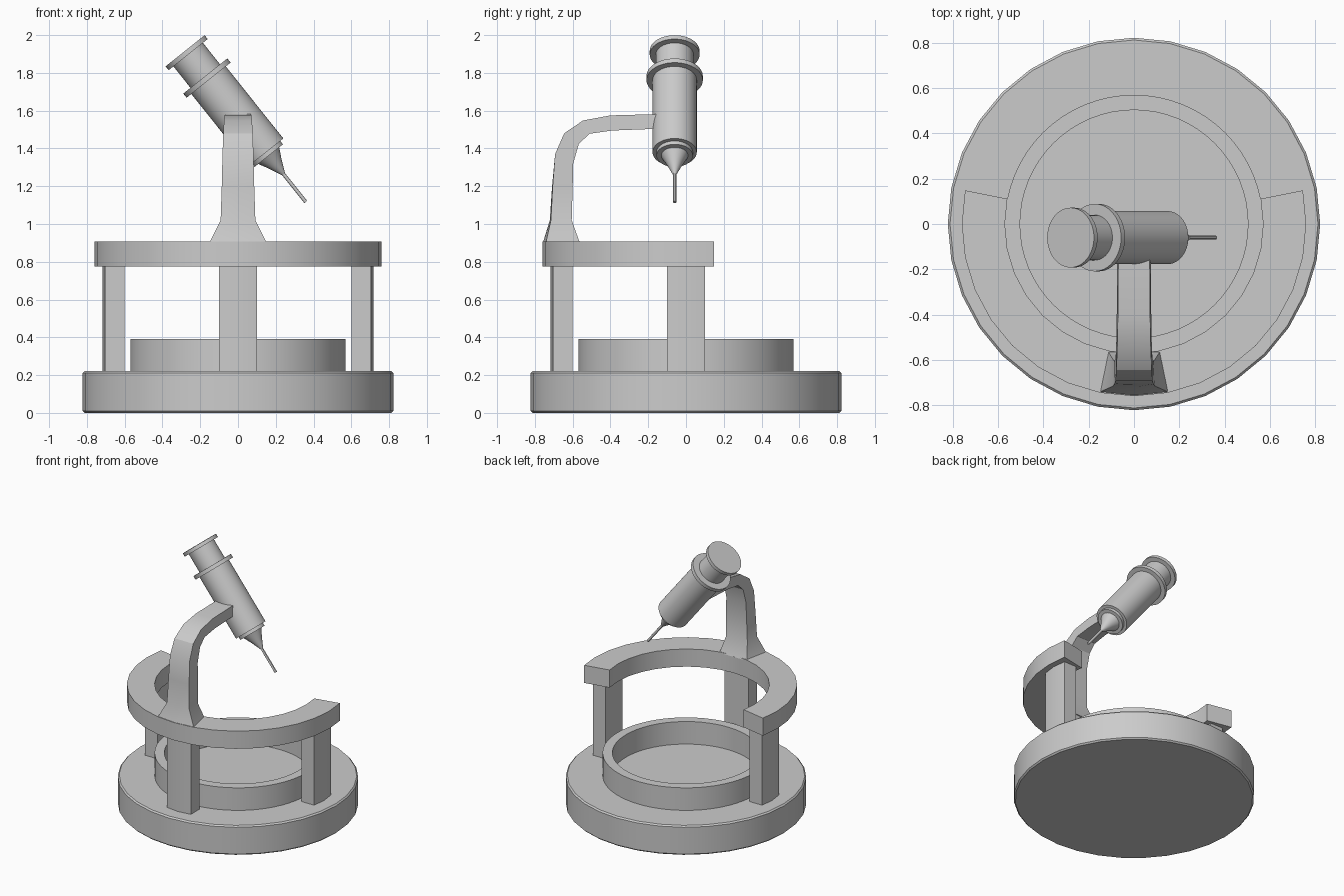
import bpy, bmesh, math
from mathutils import Matrix, Vector

if "Cube" in bpy.data.objects:
    bpy.data.objects.remove(bpy.data.objects["Cube"])


def finish(name, bm, smooth=True):
    bmesh.ops.recalc_face_normals(bm, faces=bm.faces)
    me = bpy.data.meshes.new(name)
    bm.to_mesh(me)
    bm.free()
    ob = bpy.data.objects.new(name, me)
    bpy.context.collection.objects.link(ob)
    if smooth:
        bpy.ops.object.select_all(action='DESELECT')
        ob.select_set(True)
        bpy.context.view_layer.objects.active = ob
        bpy.ops.object.shade_smooth_by_angle(angle=math.radians(30))
    return ob


def loft(name, sections, closed=False, smooth=True):
    """Skin a list of point loops; cap the ends unless closed."""
    bm = bmesh.new()
    loops = [[bm.verts.new(p) for p in s] for s in sections]
    n = len(loops[0])
    pairs = list(zip(loops, loops[1:]))
    if closed:
        pairs.append((loops[-1], loops[0]))
    else:
        bm.faces.new(loops[0])
        bm.faces.new(loops[-1])
    for a, b in pairs:
        for i in range(n):
            j = (i + 1) % n
            bm.faces.new((a[i], a[j], b[j], b[i]))
    return finish(name, bm, smooth)


def lathe(name, profile, sides, closed=False):
    """Turn (radius, height) points around z."""
    step = math.tau / sides
    return loft(name, [[(r * math.cos(i * step), r * math.sin(i * step), z)
                        for i in range(sides)] for r, z in profile], closed)


# Round base and dish rim
lathe("base", [(0.812, 0), (0.822, 0.01), (0.822, 0.212), (0.812, 0.222)], 32)
lathe("dish_rim", [(0.57, 0.21), (0.57, 0.392), (0.503, 0.392), (0.503, 0.21)], 64, True)

# Open C-shaped gantry deck
arc = [math.radians(-191.25 + 11.25 * i) for i in range(19)]
loft("gantry_deck", [[(r * math.cos(a), r * math.sin(a), z) for r, z in
                      ((0.57, 0.775), (0.76, 0.775), (0.76, 0.908), (0.57, 0.908))]
                     for a in arc])

# Three posts with slightly bowed outer faces
post = [(0.6, -0.1), (0.704, -0.1), (0.717, 0), (0.704, 0.1), (0.6, 0.1)]
for name, ang in (("right_post", 0), ("left_post", 180), ("front_post", -90)):
    ob = loft(name, [[(x, y, z) for x, y in post] for z in (0.21, 0.785)])
    ob.data.transform(Matrix.Rotation(math.radians(ang), 4, 'Z'))

# Curved arm: outer (y, z), inner (y, z), outer and inner half widths, bow
arm = [
    (-0.742, 0.90, -0.562, 0.90, 0.152, 0.115, 0.016),
    (-0.715, 1.02, -0.605, 1.02, 0.092, 0.088, 0.006),
    (-0.706, 1.20, -0.600, 1.20, 0.086, 0.085, 0.003),
    (-0.693, 1.37, -0.597, 1.32, 0.082, 0.082, 0),
    (-0.645, 1.48, -0.567, 1.425, 0.078, 0.080, 0),
    (-0.545, 1.548, -0.51, 1.478, 0.074, 0.078, 0),
    (-0.40, 1.575, -0.39, 1.495, 0.071, 0.076, 0),
    (-0.13, 1.582, -0.13, 1.505, 0.069, 0.075, 0),
]
loft("arm", [[(-wo, yo, zo), (0, yo - b, zo), (wo, yo, zo), (wi, yi, zi), (-wi, yi, zi)]
             for yo, zo, yi, zi, wo, wi, b in arm])

# Tilted tube, built along its axis from the cap down
axis = Vector((0.624, 0, -0.782))
place = Matrix.Translation((-0.28, -0.06, 1.917)) @ \
    Vector((0, 0, 1)).rotation_difference(axis).to_matrix().to_4x4()
tube_parts = {
    "plunger_cap": [(0.132, 0), (0.132, 0.026)],
    "plunger": [(0.1, 0.015), (0.1, 0.185)],
    "barrel_flange": [(0.149, 0.171), (0.149, 0.199)],
    "barrel": [(0.117, 0.185), (0.117, 0.687)],
    "barrel_collar": [(0.096, 0.67), (0.096, 0.71)],
    "nozzle": [(0.076, 0.70), (0.042, 0.765), (0.010, 0.836)],
    "needle": [(0.0095, 0.82), (0.0095, 1.024)],
}
for name, profile in tube_parts.items():
    lathe(name, profile, 12 if name == "needle" else 48).data.transform(place)
